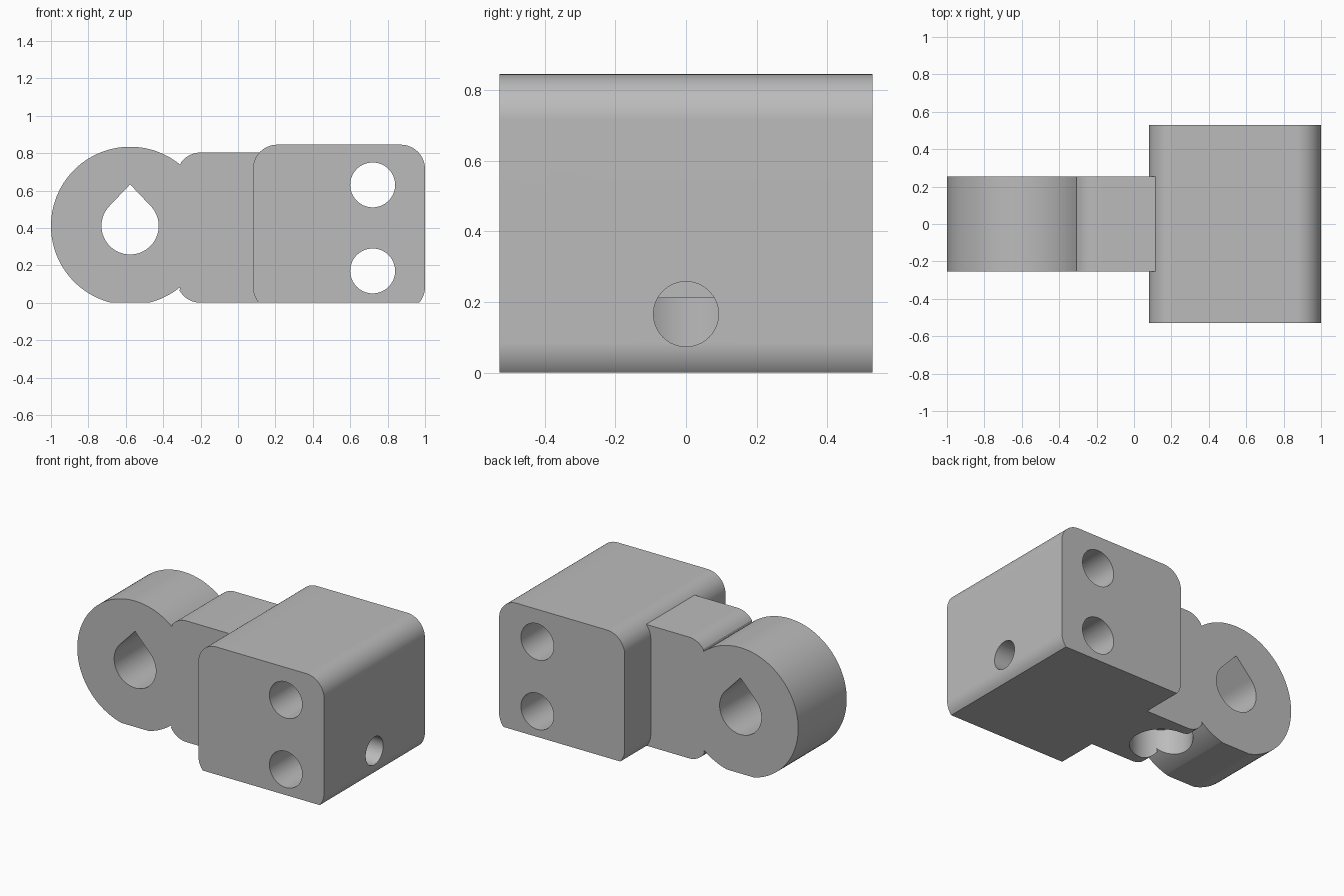
import bpy, bmesh
from math import sin, cos, asin, atan2, pi, radians
from mathutils import Matrix, Vector

cube = bpy.data.objects.get("Cube")
if cube:
    bpy.data.objects.remove(cube, do_unlink=True)

grey = bpy.data.materials.new("plain_grey")
grey.use_nodes = True
GREY = (0.5, 0.5, 0.5, 1)
grey.diffuse_color = GREY
grey.node_tree.nodes["Principled BSDF"].inputs["Base Color"].default_value = GREY


def arc(cx, cz, r, start, end, n):
    return [(cx + r * cos(start + (end - start) * i / n),
             cz + r * sin(start + (end - start) * i / n)) for i in range(n + 1)]


def finish(name, bm):
    bmesh.ops.recalc_face_normals(bm, faces=bm.faces)
    mesh = bpy.data.meshes.new(name)
    bm.to_mesh(mesh)
    bm.free()
    mesh.materials.append(grey)
    ob = bpy.data.objects.new(name, mesh)
    bpy.context.collection.objects.link(ob)
    return ob


def prism(name, outline, half_depth):
    """Extrude an x-z outline along y, centred on y = 0."""
    bm = bmesh.new()
    face = bm.faces.new([bm.verts.new((x, -half_depth, z)) for x, z in outline])
    ext = bmesh.ops.extrude_face_region(bm, geom=[face])
    verts = [v for v in ext["geom"] if isinstance(v, bmesh.types.BMVert)]
    bmesh.ops.translate(bm, verts=verts, vec=(0, 2 * half_depth, 0))
    return finish(name, bm)


def cylinder(name, start, end, r):
    start, end = Vector(start), Vector(end)
    axis = end - start
    turn = Vector((0, 0, 1)).rotation_difference(axis).to_matrix().to_4x4()
    bm = bmesh.new()
    bmesh.ops.create_cone(bm, cap_ends=True, segments=64, radius1=r, radius2=r,
                          depth=axis.length,
                          matrix=Matrix.Translation((start + end) / 2) @ turn)
    return finish(name, bm)


def combine(target, tool, operation):
    mod = target.modifiers.new(operation.lower(), "BOOLEAN")
    mod.operation, mod.solver, mod.object = operation, "EXACT", tool
    bpy.context.view_layer.objects.active = target
    bpy.ops.object.modifier_apply(modifier=mod.name)
    bpy.data.objects.remove(tool, do_unlink=True)


# Clamp block: rounded box, with its lower corners trimmed by the flat base
R, LEFT, RIGHT, TOP, LOW = 0.13, 0.08, 1.0, 0.845, 0.085
trim = asin(LOW / R)
block_outline = (arc(RIGHT - R, TOP - R, R, 0, pi / 2, 16)
                 + arc(LEFT + R, TOP - R, R, pi / 2, pi, 16)
                 + arc(LEFT + R, LOW, R, pi, pi + trim, 12)
                 + arc(RIGHT - R, LOW, R, -trim, 0, 12))
body = prism("clamp_block", block_outline, 0.528)

# Eye and neck in one outline: round eye with flat base, neck with rounded shoulders
EX, EZ, ER = -0.577, 0.411, 0.423
NX, N_TOP = -0.2, 0.803
notch_top = (-0.308, 0.737)
notch_low = (-0.308, 0.083)
a_top = atan2(notch_top[1] - EZ, notch_top[0] - EX)
a_low = atan2(notch_low[1] - EZ, notch_low[0] - EX)
flat = asin(EZ / ER)
shoulder_top = atan2(notch_top[1] - (N_TOP - R), notch_top[0] - NX)
shoulder_low = atan2(notch_low[1] - R, notch_low[0] - NX)
neck_outline = (arc(EX, EZ, ER, a_top, pi + flat, 64)
                + arc(EX, EZ, ER, -flat, a_low, 10)
                + arc(NX, R, R, shoulder_low + 2 * pi, 1.5 * pi, 10)[1:]
                + [(0.4, 0), (0.4, N_TOP)]
                + arc(NX, N_TOP - R, R, pi / 2, shoulder_top, 10)[:-1])
neck = prism("eye_and_neck", neck_outline, 0.254)
combine(body, neck, "UNION")

# Teardrop hole through the eye
HR = 0.153
teardrop = arc(EX, EZ, HR, 0.75 * pi, 2.25 * pi, 48) + [(EX, EZ + 0.222)]
combine(body, prism("teardrop_cutter", teardrop, 0.5), "DIFFERENCE")

# Two cross holes through the block
for z in (0.17, 0.63):
    combine(body, cylinder("cross_cutter", (0.72, -1, z), (0.72, 1, z), 0.12), "DIFFERENCE")

# Recess under the neck, and the long screw hole running into it
combine(body, cylinder("recess_cutter", (-0.21, 0, -0.2), (-0.21, 0, 0.212), 0.188), "DIFFERENCE")
combine(body, cylinder("screw_cutter", (-0.21, 0, 0.166), (1.2, 0, 0.166), 0.092), "DIFFERENCE")

# Smooth curved walls, crisp edges
body.name = "eye_clamp_body"
bpy.ops.object.select_all(action="DESELECT")
body.select_set(True)
bpy.context.view_layer.objects.active = body
bpy.ops.object.shade_smooth_by_angle(angle=radians(25))
weighted = body.modifiers.new("even_shading", "WEIGHTED_NORMAL")
weighted.keep_sharp = True
